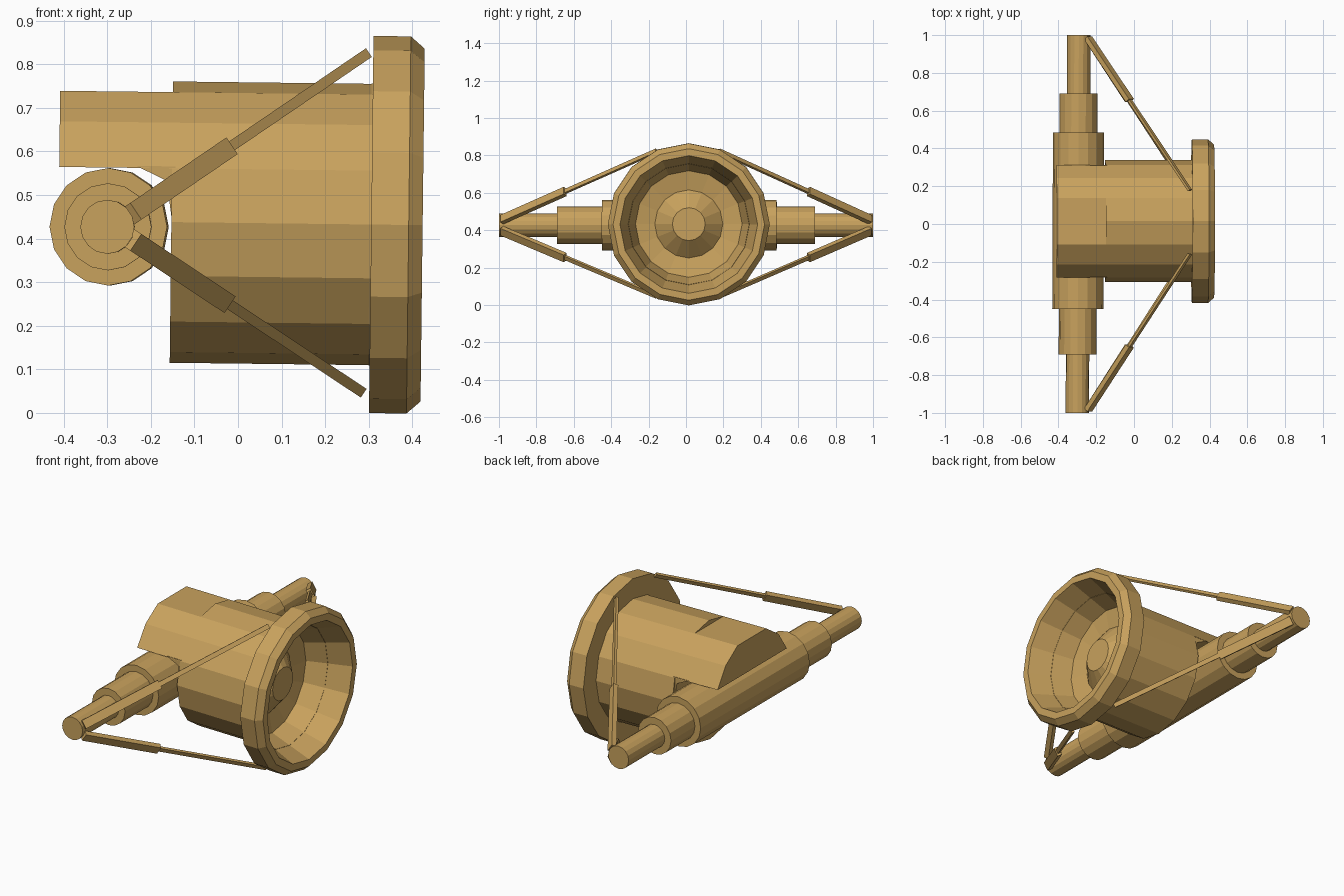
import bpy, bmesh, math
from mathutils import Vector, Matrix

if "Cube" in bpy.data.objects:
    bpy.data.objects.remove(bpy.data.objects["Cube"])

brass = bpy.data.materials.new("brass")
brass.diffuse_color = (0.58, 0.36, 0.11, 1)
brass.use_nodes = True
brass.node_tree.nodes["Principled BSDF"].inputs["Base Color"].default_value = brass.diffuse_color
N = 16
# lamp axis: runs along x, tipped very slightly downwards
TILT = Matrix.Translation((0, 0.015, 0.436)) @ Matrix.Rotation(0.012, 4, 'Y')


def finish(name, bm, matrix):
    bmesh.ops.recalc_face_normals(bm, faces=bm.faces)
    bm.transform(matrix)
    me = bpy.data.meshes.new(name)
    bm.to_mesh(me)
    bm.free()
    me.materials.append(brass)
    ob = bpy.data.objects.new(name, me)
    bpy.context.collection.objects.link(ob)
    return ob


def lathe(name, profile, matrix):
    """Spin (x, radius) points round the local x axis and cap both ends."""
    bm = bmesh.new()
    rings = []
    for x, r in profile:
        rings.append([bm.verts.new((x, r * math.sin(2 * math.pi * i / N),
                                    r * math.cos(2 * math.pi * i / N))) for i in range(N)])
    for a, b in zip(rings, rings[1:]):
        for i in range(N):
            j = (i + 1) % N
            bm.faces.new((a[i], a[j], b[j], b[i]))
    bm.faces.new(rings[0])
    bm.faces.new(rings[-1])
    return finish(name, bm, matrix)


def prism(name, points, depth, matrix):
    """Extrude a closed outline of 3D points along a vector."""
    bm = bmesh.new()
    face = bm.faces.new([bm.verts.new(p) for p in points])
    out = bmesh.ops.extrude_face_region(bm, geom=[face], use_keep_orig=True)
    bmesh.ops.translate(bm, vec=depth,
                        verts=[v for v in out["geom"] if isinstance(v, bmesh.types.BMVert)])
    return finish(name, bm, matrix)


def bar(name, start, end, width, thick):
    """Flat bar whose wide side faces along y."""
    start, end = Vector(start), Vector(end)
    d = (end - start).normalized()
    w = d.cross(Vector((0, 1, 0))).normalized()
    t = d.cross(w)
    pts = [start + w * sx * width / 2 + t * sy * thick / 2
           for sx, sy in ((-1, -1), (1, -1), (1, 1), (-1, 1))]
    return prism(name, pts, end - start, Matrix())


# drum, front rim and hollow bowl with a raised centre, as one turned shape
lathe("lamp_housing", [(-0.153, 0.323), (0.306, 0.323), (0.306, 0.433), (0.392, 0.433),
                       (0.424, 0.405), (0.424, 0.368), (0.20, 0.285), (0.18, 0.182),
                       (0.26, 0.088)], TILT)

# rear hood: upper slice of the drum, its top corner cut flat
R = 0.323
angles = [math.radians(a) for a in (-67.5, -45, -22.5, 22.5, 45, 67.5)]
prism("rear_hood", [(-0.412, R * math.sin(a), R * math.cos(a)) for a in angles],
      Vector((0.27, 0, 0)), TILT)

# wedge under the hood, clearing the axle
prism("hood_wedge", [(x, -0.298, z) for x, z in
                     ((-0.235, 0.128), (-0.165, 0.095), (-0.152, 0.005), (-0.145, 0.128))],
      Vector((0, 0.596, 0)), TILT)

# stepped cross axle along y
lathe("cross_axle", [(-1.0, 0.062), (-0.69, 0.062), (-0.69, 0.1), (-0.45, 0.1), (-0.45, 0.135),
                     (0.485, 0.135), (0.485, 0.1), (0.69, 0.1), (0.69, 0.062), (1.0, 0.062)],
      Matrix.Translation((-0.296, 0, 0.427)) @ Matrix.Rotation(math.pi / 2 - 0.004, 4, 'Z'))

# four braces from axle ends to rim: wide sleeve and narrow rod
for side, sy in (("left", -1), ("right", 1)):
    for level, sz in (("upper", 1), ("lower", -1)):
        dx = 0.006 * sz
        start = Vector((-0.243, 0.985 * sy, 0.427 + 0.03 * sz))
        end = Vector((0.29 + dx, 0.01 + 0.168 * sy, 0.436 + 0.388 * sz))
        mid = start.lerp(end, 0.41)
        bar(f"{side}_{level}_brace_sleeve", start, mid, 0.046, 0.026)
        bar(f"{side}_{level}_brace_rod", mid - (end - start) * 0.02, end, 0.024, 0.014)
